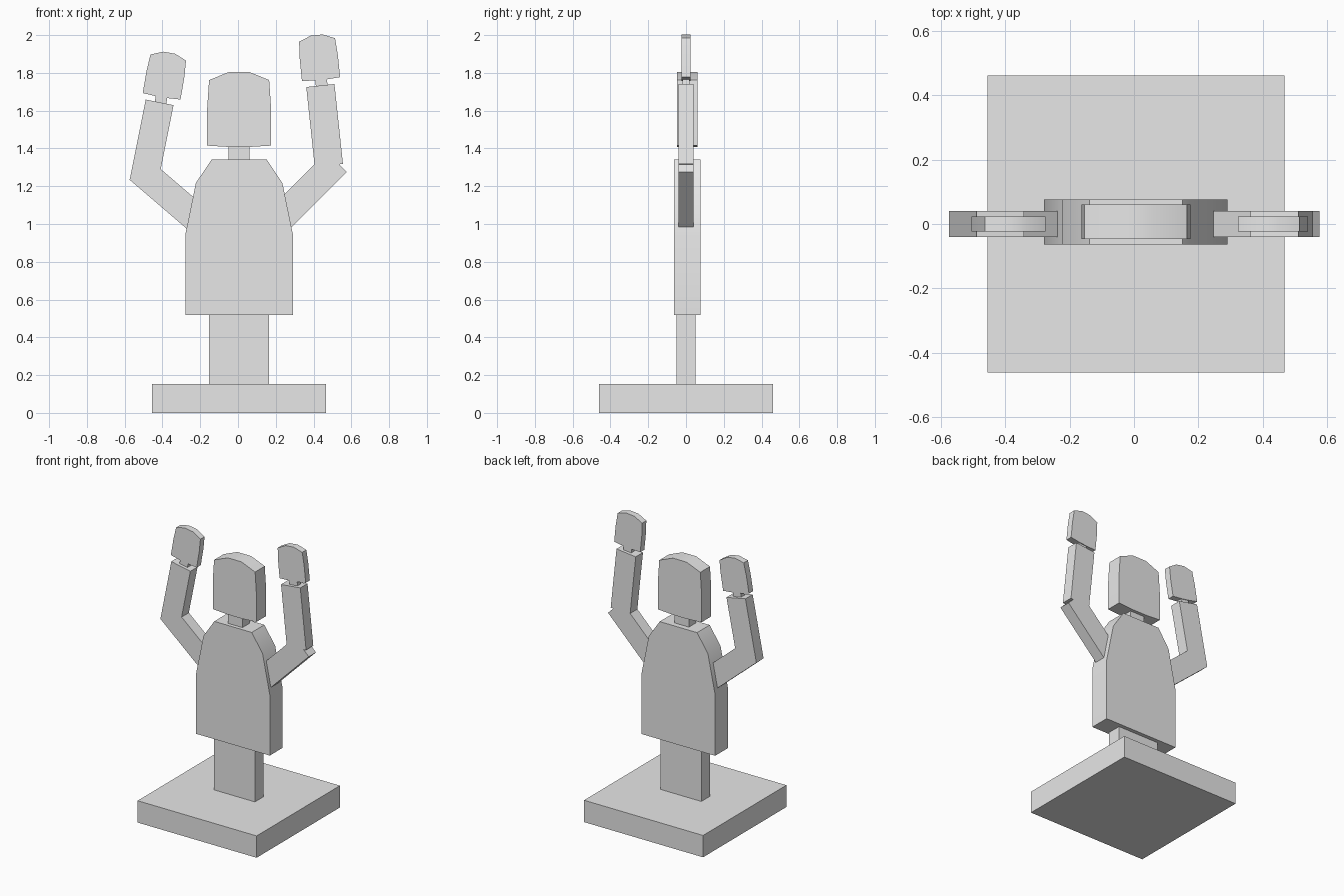
import bpy, bmesh, math
from mathutils import Matrix, Vector

cube = bpy.data.objects.get("Cube")
if cube:
    bpy.data.objects.remove(cube, do_unlink=True)

grey = bpy.data.materials.new("plain grey")
grey.use_nodes = True
GREY = (0.8, 0.8, 0.8, 1)
grey.diffuse_color = GREY
grey.node_tree.nodes["Principled BSDF"].inputs["Base Color"].default_value = GREY

CX = 0.006  # centre line of the figure


def plate(name, outline, half_depth, y=0.0, place=Matrix()):
    """Extrude an (x, z) outline along y, then place it."""
    bm = bmesh.new()
    front = [bm.verts.new(place @ Vector((x, y - half_depth, z))) for x, z in outline]
    back = [bm.verts.new(place @ Vector((x, y + half_depth, z))) for x, z in outline]
    bm.faces.new(front)
    bm.faces.new(back[::-1])
    for i in range(len(outline)):
        j = (i + 1) % len(outline)
        bm.faces.new((front[i], front[j], back[j], back[i]))
    bmesh.ops.recalc_face_normals(bm, faces=bm.faces)
    mesh = bpy.data.meshes.new(name)
    bm.to_mesh(mesh)
    bm.free()
    mesh.materials.append(grey)
    obj = bpy.data.objects.new(name, mesh)
    bpy.context.collection.objects.link(obj)
    bpy.ops.object.select_all(action="DESELECT")
    obj.select_set(True)
    bpy.context.view_layer.objects.active = obj
    bpy.ops.object.shade_smooth_by_angle(angle=math.radians(30))
    return obj


def mirrored(half):
    """Close a right-hand half outline, listed bottom to top, about x = 0."""
    return half + [(-x, z) for x, z in reversed(half)]


def block(half_width, bottom, top):
    return mirrored([(half_width, bottom), (half_width, top)])


def limb(name, start, end, half_width, half_depth):
    """Square-ended bar between two (x, z) points."""
    run = Vector((end[0] - start[0], 0, end[1] - start[1]))
    turn = Matrix.Rotation(math.atan2(run.x, run.z), 4, "Y")
    place = Matrix.Translation((start[0], 0, start[1])) @ turn
    plate(name, block(half_width, 0, run.length), half_depth, place=place)


centre = Matrix.Translation((CX, 0, 0))

# Stand and body
plate("base", block(0.461, 0, 0.153), 0.461, place=centre)
plate("legs", block(0.159, 0.15, 0.53), 0.049, place=centre)
torso = mirrored([(0.285, 0.517), (0.285, 0.943), (0.229, 1.217), (0.145, 1.342)])
plate("torso", torso, 0.07, 0.006, centre)

# Head outline, measured up from the chin; the hands reuse it
head = mirrored([(0.055, 0), (0.169, 0.007), (0.169, 0.206), (0.159, 0.354), (0.053, 0.397)])
plate("neck", block(0.055, 1.32, 1.43), 0.038, place=centre)
plate("head", head, 0.0535, 0.007, centre @ Matrix.Translation((0, 0, 1.408)))

# Arms: shoulder, upper-arm end, forearm start, wrist end, hand base, hand tilt
arms = {
    "right": ((-0.205, 1.017), (-0.526, 1.292), (-0.499, 1.223), (-0.415, 1.644),
              (-0.405, 1.672), 9.7),
    "left": ((0.225, 1.031), (0.523, 1.329), (0.481, 1.31), (0.436, 1.733),
             (0.44, 1.763), -5.8),
}
for side, (shoulder, elbow, bend, wrist, palm, tilt) in arms.items():
    limb(side + "_upper_arm", shoulder, elbow, 0.075, 0.04)
    limb(side + "_forearm", bend, wrist, 0.075, 0.04)
    place = (Matrix.Translation((palm[0], 0, palm[1]))
             @ Matrix.Rotation(math.radians(tilt), 4, "Y"))
    plate(side + "_wrist", block(0.031, -0.06, 0.02), 0.018, place=place)
    plate(side + "_hand", [(0.6 * x, 0.6 * z) for x, z in head], 0.023, place=place)
